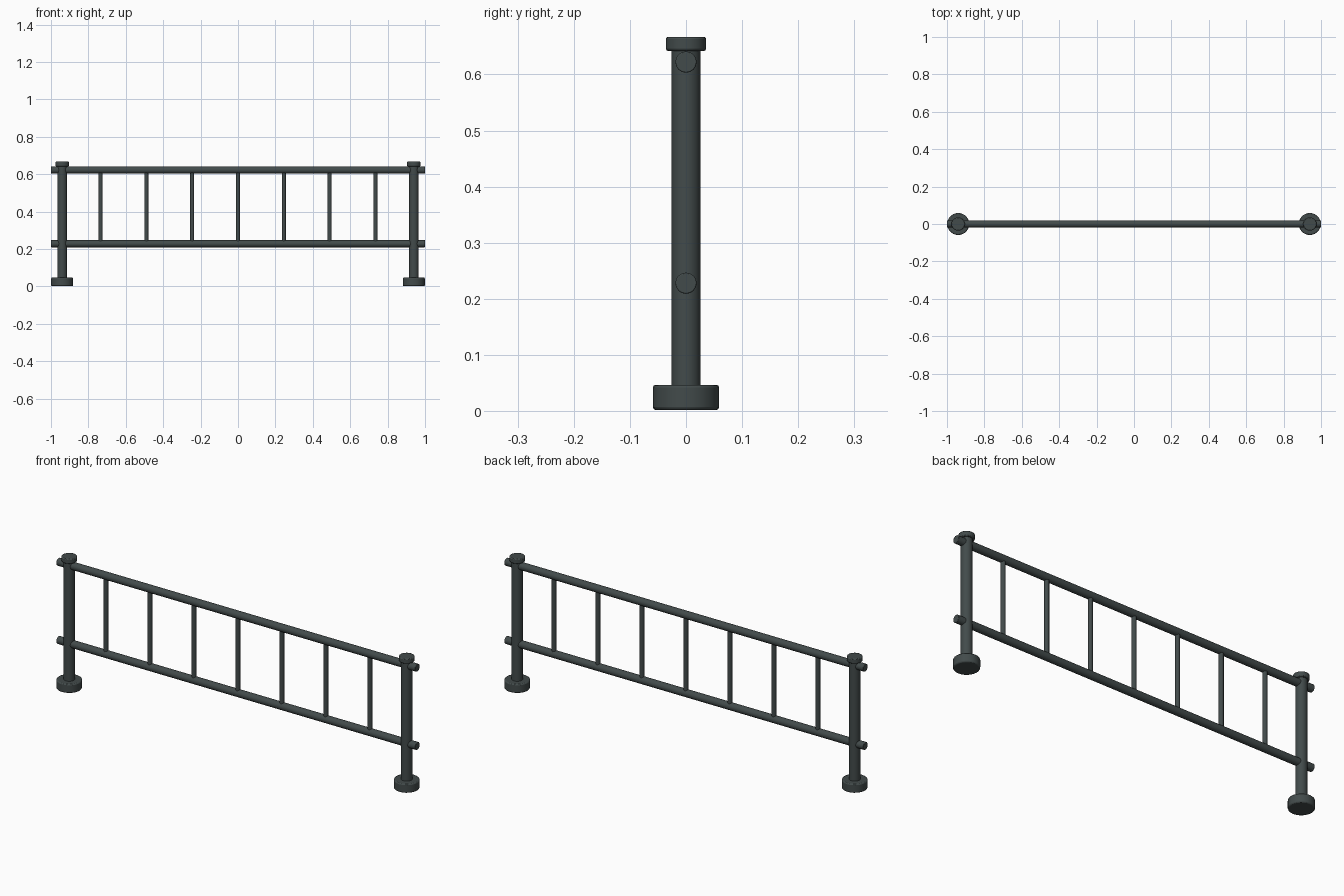
import bpy
import math

cube = bpy.data.objects.get("Cube")
if cube:
    bpy.data.objects.remove(cube, do_unlink=True)

# Painted iron colour shared by every part
iron = bpy.data.materials.new("dark_slate_iron")
iron.use_nodes = True
colour = (0.055, 0.07, 0.07, 1)
iron.diffuse_color = colour
iron.node_tree.nodes["Principled BSDF"].inputs["Base Color"].default_value = colour


def rod(name, radius, start, end, sides=16, bevel=0.0, along_x=False, x=0.0):
    """Cylinder between two heights at x, or between two x values at height x."""
    middle = (start + end) / 2
    place = (middle, 0, x) if along_x else (x, 0, middle)
    turn = (0, math.pi / 2, 0) if along_x else (0, 0, 0)
    bpy.ops.mesh.primitive_cylinder_add(
        vertices=sides, radius=radius, depth=end - start, location=place, rotation=turn)
    obj = bpy.context.object
    obj.name = name
    obj.data.materials.append(iron)
    bpy.ops.object.shade_smooth_by_angle(angle=math.radians(35))
    if bevel:
        mod = obj.modifiers.new("rounded_rim", "BEVEL")
        mod.width = bevel
        mod.segments = 2
        mod.limit_method = "ANGLE"
        mod.angle_limit = math.radians(40)
    return obj


# Posts with a round foot and a cap
for side, x in (("right", -0.94), ("left", 0.94)):
    rod(side + "_foot", 0.059, 0.002, 0.047, 24, 0.005, x=x)
    rod(side + "_post", 0.026, 0.03, 0.65, 16, x=x)
    rod(side + "_cap", 0.036, 0.642, 0.667, 20, 0.004, x=x)

# Horizontal rails that run through the posts
lower, upper = 0.228, 0.622
for name, height in (("lower_rail", lower), ("upper_rail", upper)):
    rod(name, 0.019, -1, 1, 16, 0.002, along_x=True, x=height)

# Evenly spaced upright bars
for i in range(7):
    rod(f"upright_bar_{i + 1}", 0.011, lower, upper, 12, x=(i - 3) * 0.245)
